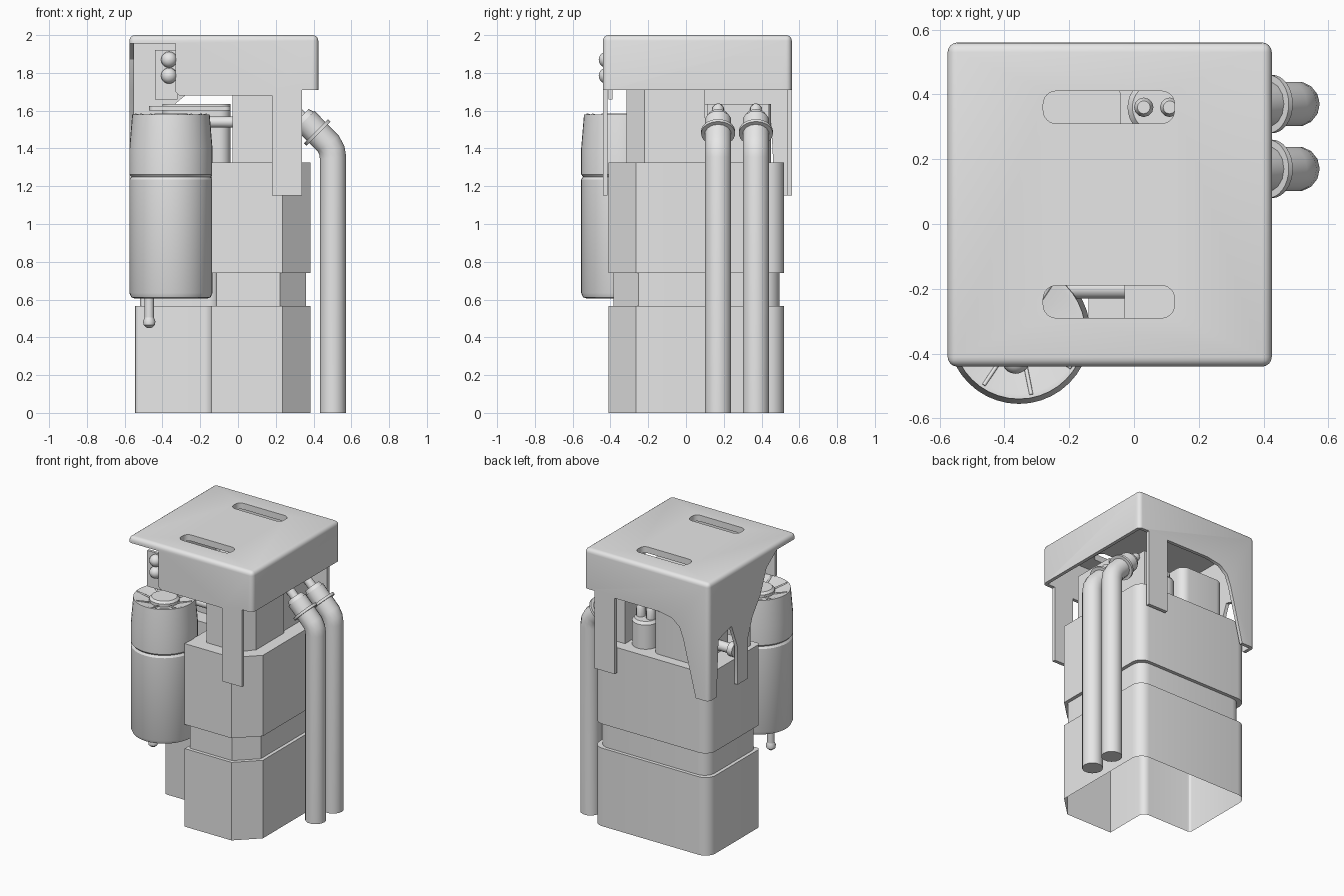
import bpy, bmesh, math
from mathutils import Vector

if "Cube" in bpy.data.objects:
    bpy.data.objects.remove(bpy.data.objects["Cube"])

grey = bpy.data.materials.new("plain grey")
grey.use_nodes = True
grey.diffuse_color = (0.8, 0.8, 0.8, 1)
grey.node_tree.nodes["Principled BSDF"].inputs["Base Color"].default_value = (0.8, 0.8, 0.8, 1)
parts = []


def finish(name, bm):
    bmesh.ops.recalc_face_normals(bm, faces=bm.faces)
    mesh = bpy.data.meshes.new(name)
    bm.to_mesh(mesh)
    bm.free()
    mesh.materials.append(grey)
    ob = bpy.data.objects.new(name, mesh)
    bpy.context.collection.objects.link(ob)
    parts.append(ob)
    return ob


def loft(name, rings, bottom=True):
    """Skin a stack of matching rings and cap the ends."""
    bm = bmesh.new()
    loops = [[bm.verts.new(p) for p in ring] for ring in rings]
    for a, b in zip(loops, loops[1:]):
        for i in range(len(a)):
            j = (i + 1) % len(a)
            bm.faces.new((a[i], a[j], b[j], b[i]))
    bm.faces.new(loops[-1])
    if bottom:
        bm.faces.new(loops[0][::-1])
    return finish(name, bm)


def prism(name, outline, lo, hi, axis="z"):
    place = {"x": lambda u, v, d: (d, u, v),
             "y": lambda u, v, d: (u, d, v),
             "z": lambda u, v, d: (u, v, d)}[axis]
    return loft(name, [[place(u, v, d) for u, v in outline] for d in (lo, hi)])


def lathe(name, profile, base, direction=(0, 0, 1), sides=32):
    turn = Vector((0, 0, 1)).rotation_difference(Vector(direction))
    angles = [math.tau * k / sides for k in range(sides)]
    return loft(name, [[Vector(base) + turn @ Vector((r * math.cos(a), r * math.sin(a), h))
                        for a in angles] for r, h in profile])


def arc(cx, cy, r, start, end, steps=6):
    return [(cx + r * math.cos(math.radians(start + (end - start) * k / steps)),
             cy + r * math.sin(math.radians(start + (end - start) * k / steps)))
            for k in range(steps + 1)]


def rounded(x0, x1, y0, y1, r):
    return (arc(x1 - r, y0 + r, r, -90, 0) + arc(x1 - r, y1 - r, r, 0, 90)
            + arc(x0 + r, y1 - r, r, 90, 180) + arc(x0 + r, y0 + r, r, 180, 270))


def box(name, x, y, z, bevel=0.0):
    ob = prism(name, [(x[0], y[0]), (x[1], y[0]), (x[1], y[1]), (x[0], y[1])], *z)
    if bevel:
        bm = bmesh.new()
        bm.from_mesh(ob.data)
        edges = [e for e in bm.edges if max(v.co.z for v in e.verts) > z[1] - 0.001]
        bmesh.ops.bevel(bm, geom=edges, offset=bevel, segments=4, profile=0.5, affect="EDGES")
        bm.to_mesh(ob.data)
        bm.free()
    return ob


def tube(name, points, radius):
    curve = bpy.data.curves.new(name, "CURVE")
    curve.dimensions = "3D"
    curve.bevel_depth = radius
    curve.bevel_resolution = 5
    curve.use_fill_caps = True
    line = curve.splines.new("POLY")
    line.points.add(len(points) - 1)
    for p, co in zip(line.points, points):
        p.co = (*co, 1)
    temp = bpy.data.objects.new(name, curve)
    bpy.context.collection.objects.link(temp)
    bpy.context.view_layer.update()
    bm = bmesh.new()
    bm.from_mesh(temp.to_mesh())
    temp.to_mesh_clear()
    bpy.data.objects.remove(temp)
    return finish(name, bm)


def cut(ob, cutter):
    parts.remove(cutter)
    cutter.hide_render = True
    mod = ob.modifiers.new("cut", "BOOLEAN")
    mod.operation, mod.solver, mod.object = "DIFFERENCE", "EXACT", cutter
    bpy.context.view_layer.objects.active = ob
    bpy.ops.object.modifier_apply(modifier=mod.name)
    bpy.data.objects.remove(cutter)


# Main body: open-bottomed shell with a waist groove and a notch for the canister
def body_outline(i):
    r = 0.08
    return ([(0.235 - i / 2, -0.41 + i), (0.385 - i, -0.265 + i / 2)]
            + arc(0.385 - i - r, 0.52 - i - r, r, 0, 90)
            + arc(-0.545 + i + r, 0.52 - i - r, r, 90, 180)
            + arc(-0.52 + i, -0.045 + i, 0.025, 180, 270, 3)
            + arc(-0.19 + i, -0.12 + i, 0.05, 90, 0)
            + [(-0.14 + i, -0.41 + i)])


tiers = ((0, 0), (0, 0.565), (0.025, 0.565), (0.025, 0.74), (0, 0.74), (0, 1.325))
loft("body", [[(x, y, z) for x, y in body_outline(i)] for i, z in tiers], bottom=False)

# Hood: bevelled shell with cut-away sides, legs and two top slots
hood = box("hood", (-0.575, 0.425), (-0.44, 0.56), (1.15, 2.0), 0.03)
cut(hood, box("hollow", (-0.55, 0.4), (-0.415, 0.535), (1.0, 1.955)))
front = [(-0.7, 1.0), (-0.7, 1.956), (-0.33, 1.956), (-0.33, 1.70), (-0.31, 1.68), (0.18, 1.68),
         (0.18, 1.14), (0.34, 1.14), (0.34, 1.71), (0.7, 1.71), (0.7, 1.0)]
back = [(-0.47, 1.0), (-0.47, 1.15), (-0.37, 1.55), (-0.34, 1.63), (-0.28, 1.68), (-0.17, 1.7),
        (0.18, 1.7), (0.18, 1.14), (0.34, 1.14), (0.34, 1.71), (0.7, 1.71), (0.7, 1.0)]
side = [(-0.7, 1.0), (-0.7, 1.956), (-0.22, 1.956), (-0.1, 1.87), (-0.03, 1.7), (0.06, 1.58),
        (0.11, 1.45), (0.11, 1.14), (0.23, 1.14), (0.23, 1.42), (0.3, 1.6), (0.45, 1.56),
        (0.47, 1.15), (0.47, 1.0)]
cut(hood, prism("front_cutter", front, -0.7, -0.4, "y"))
cut(hood, prism("back_cutter", back, 0.5, 0.7, "y"))
cut(hood, prism("right_cutter", side, -0.7, -0.53, "x"))
cut(hood, box("left_cutter", (0.38, 0.7), (-0.7, 0.7), (1.0, 1.71)))
for y in (-0.24, 0.36):
    cut(hood, prism("slot_cutter", rounded(-0.28, 0.125, y - 0.05, y + 0.05, 0.04), 1.8, 2.2))

# Machinery under the hood
prism("inner_block", [(-0.03, -0.315), (0.22, -0.315), (0.3, -0.22), (0.3, 0.1), (-0.03, 0.1)],
      1.32, 1.72)
prism("rear_block", rounded(-0.4, -0.04, 0.05, 0.45, 0.06), 1.32, 1.635)
prism("rear_shelf", rounded(-0.47, -0.04, -0.06, 0.1, 0.03), 1.6, 1.625)
box("junction_box", (0.18, 0.28), (0.11, 0.44), (1.32, 1.635))
lathe("valve_pot", ((0.09, 0), (0.09, 0.18), (0.075, 0.2)), (0.07, 0.36, 1.32))
for x in (0.03, 0.11):
    lathe("valve_stem", ((0.03, 0), (0.03, 0.07), (0.02, 0.09)), (x, 0.36, 1.51), sides=12)
tube("cross_tube", [(-0.3, -0.2, 1.54), (0.0, -0.2, 1.54)], 0.03)
lathe("side_fitting", ((0.035, 0), (0.035, 0.1), (0.05, 0.1), (0.05, 0.14)),
      (-0.4, 0.2, 1.38), (-1, 0, 0), 16)
lathe("side_post", ((0.03, 0), (0.03, 0.25)), (-0.48, 0.0, 1.32), sides=16)

# Canister with seam, ribbed lid and drain nozzle
cx, cy = -0.355, -0.335
lathe("canister", ((0.19, 0.605), (0.21, 0.612), (0.22, 0.635), (0.22, 1.235), (0.21, 1.25),
                   (0.22, 1.262), (0.22, 1.4), (0.205, 1.58), (0.19, 1.58), (0.1, 1.55)),
      (cx, cy, 0), sides=40)
lathe("lid_knob", ((0.1, 1.54), (0.1, 1.57), (0.085, 1.585)), (cx, cy, 0), sides=20)
for k in range(8):
    a = math.tau * (k + 0.25) / 8
    tube("lid_rib", [(cx + r * math.cos(a), cy + r * math.sin(a), z)
                     for r, z in ((0.09, 1.552), (0.195, 1.58))], 0.006)
lathe("drain_tube", ((0.025, 0.48), (0.025, 0.62)), (-0.47, -0.3, 0), sides=16)
lathe("drain_tip", ((0.012, 0.45), (0.03, 0.465), (0.033, 0.485), (0.025, 0.505)),
      (-0.47, -0.3, 0), sides=16)

# Indicator bulbs on their bracket
box("bulb_bracket", (-0.44, -0.32), (-0.41, -0.39), (1.66, 1.92))
for z in (1.87, 1.785):
    lathe("bulb", [(0.042 * math.sin(math.radians(t)) + 0.0005, -0.042 * math.cos(math.radians(t)))
                   for t in range(0, 181, 18)], (-0.365, -0.42, z), (0, -1, 0), 20)

# Twin pipes with collars and nozzles
for y in (0.17, 0.37):
    slope = (-1, 0, 1)
    tube("pipe", [(0.503, y, 0), (0.503, y, 1.35), (0.497, y, 1.39), (0.478, y, 1.425),
                  (0.355, y, 1.55)], 0.07)
    lathe("pipe_collar", ((0.09, -0.009), (0.09, 0.009)), (0.42, y, 1.485), slope)
    lathe("pipe_nozzle", ((0.065, 0), (0.055, 0.03), (0.03, 0.03), (0.03, 0.09), (0.018, 0.11)),
          (0.357, y, 1.548), slope, 20)

# Smooth shading with crisp edges
bpy.ops.object.select_all(action="DESELECT")
for ob in parts:
    ob.select_set(True)
bpy.context.view_layer.objects.active = hood
bpy.ops.object.shade_smooth_by_angle(angle=math.radians(30))
